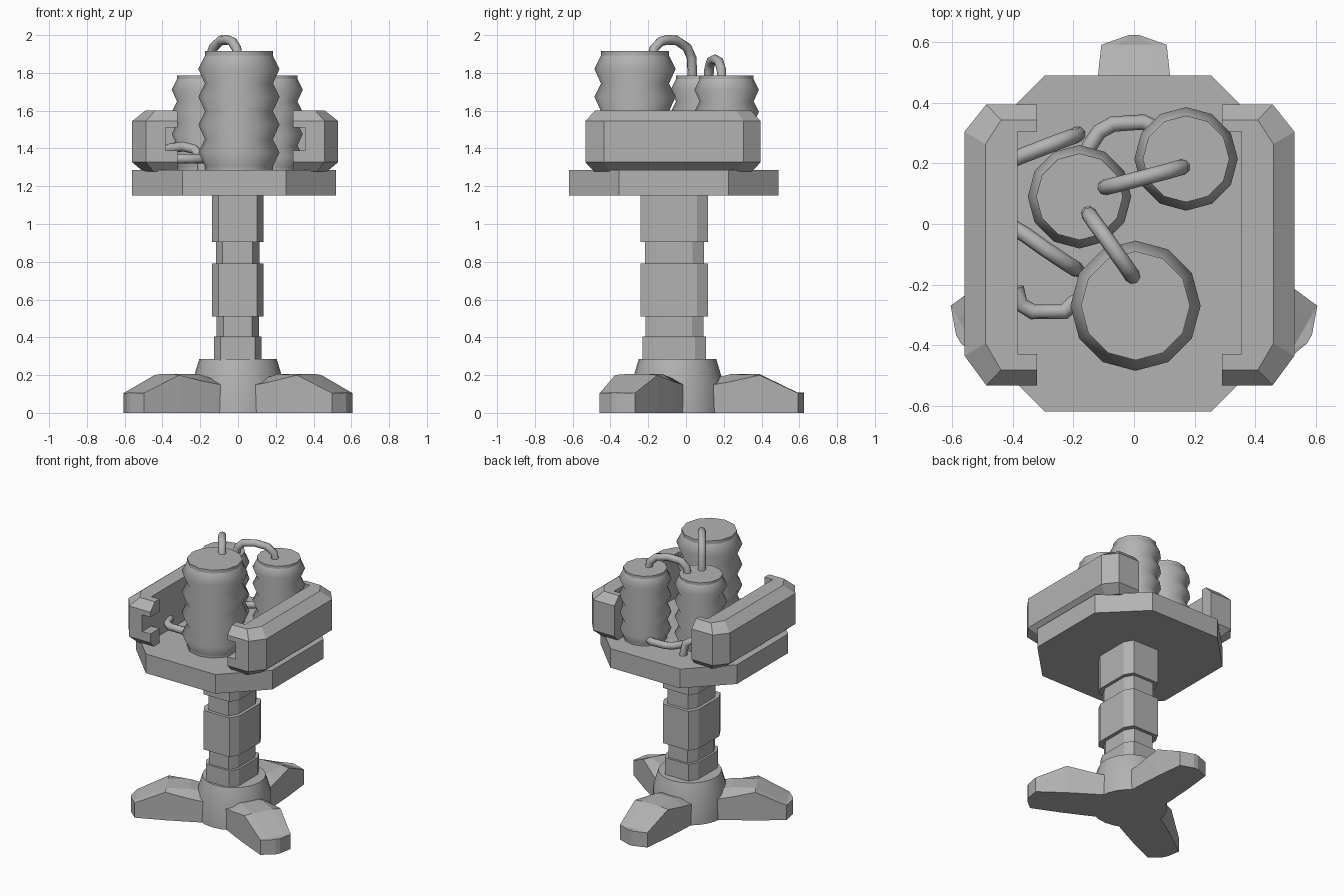
import bpy, bmesh, math

if "Cube" in bpy.data.objects:
    bpy.data.objects.remove(bpy.data.objects["Cube"])

# Dark grey finish shared by all parts
GREY = bpy.data.materials.new("dark_grey")
GREY.diffuse_color = (0.45, 0.45, 0.45, 1)
GREY.use_nodes = True
GREY.node_tree.nodes["Principled BSDF"].inputs["Base Color"].default_value = GREY.diffuse_color


def activate(ob):
    bpy.ops.object.select_all(action='DESELECT')
    ob.select_set(True)
    bpy.context.view_layer.objects.active = ob


def loft(name, rings, smooth=0):
    """Skin a list of equal-length rings into a closed solid."""
    bm = bmesh.new()
    vs = [[bm.verts.new(p) for p in r] for r in rings]
    n = len(rings[0])
    for a, b in zip(vs, vs[1:]):
        for i in range(n):
            j = (i + 1) % n
            bm.faces.new((a[i], a[j], b[j], b[i]))
    bm.faces.new(vs[0][::-1])
    bm.faces.new(vs[-1])
    bmesh.ops.recalc_face_normals(bm, faces=bm.faces)
    me = bpy.data.meshes.new(name)
    bm.to_mesh(me)
    bm.free()
    me.materials.append(GREY)
    ob = bpy.data.objects.new(name, me)
    bpy.context.collection.objects.link(ob)
    if smooth:
        activate(ob)
        bpy.ops.object.shade_smooth_by_angle(angle=math.radians(smooth))
    return ob


def chamfer_rect(x0, x1, y0, y1, cx, cy, z):
    return [(x0 + cx, y0, z), (x1 - cx, y0, z), (x1, y0 + cy, z), (x1, y1 - cy, z),
            (x1 - cx, y1, z), (x0 + cx, y1, z), (x0, y1 - cy, z), (x0, y0 + cy, z)]


def lathe(name, cx, cy, z0, profile, sides, smooth):
    return loft(name, [[(cx + r * math.cos(2 * math.pi * i / sides),
                         cy + r * math.sin(2 * math.pi * i / sides), z0 + z)
                        for i in range(sides)] for r, z in profile], smooth)


def tube(name, pts, r=0.026):
    cu = bpy.data.curves.new(name, 'CURVE')
    cu.dimensions = '3D'
    cu.bevel_depth = r
    cu.bevel_resolution = 2
    cu.use_fill_caps = True
    cu.materials.append(GREY)
    sp = cu.splines.new('POLY')
    sp.points.add(len(pts) - 1)
    for p, c in zip(sp.points, pts):
        p.co = (*c, 1)
    ob = bpy.data.objects.new(name, cu)
    bpy.context.collection.objects.link(ob)
    activate(ob)
    bpy.ops.object.convert(target='MESH')
    bpy.ops.object.shade_smooth_by_angle(angle=math.radians(50))


# Tripod base: flared hub and three legs
HUB_Y = -0.045
lathe("base_hub", 0, HUB_Y, 0, [(0.245, 0), (0.24, 0.17), (0.205, 0.285)], 24, 40)
for k, deg in enumerate((90, 210, 330)):
    c, s = math.cos(math.radians(deg)), math.sin(math.radians(deg))
    rings = []
    # distance, bottom half width, top half width, shoulder height, top height
    for u, wb, wt, zs, zt in [(0.08, 0.15, 0.06, 0.13, 0.15), (0.28, 0.14, 0.07, 0.165, 0.205),
                              (0.435, 0.13, 0.075, 0.2, 0.205), (0.637, 0.108, 0.06, 0.105, 0.107),
                              (0.67, 0.015, 0.01, 0.105, 0.107)]:
        sec = [(-wb, 0), (wb, 0), (wb, zs), (wt, zt), (-wt, zt), (-wb, zs)]
        rings.append([(u * c - w * s, HUB_Y + u * s + w * c, z) for w, z in sec])
    loft(f"base_leg_{k + 1}", rings)

# Stepped column
for k, (z0, z1, inset) in enumerate([(0.25, 0.405, 0.01), (0.405, 0.51, 0.025), (0.51, 0.79, 0),
                                     (0.79, 0.905, 0.022), (0.905, 1.16, 0)]):
    loft(f"column_section_{k + 1}",
         [chamfer_rect(-0.138 + inset, 0.135 - inset, -0.24 + inset, 0.117 - inset, 0.035, 0.06, z)
          for z in (z0, z1)])

# Octagonal platform
loft("platform", [chamfer_rect(-0.56, 0.52, -0.62, 0.49, 0.265, 0.265, z) for z in (1.15, 1.287)])

# Ribbed insulator stacks: one large, two at 0.8 scale
ribs = [(0.18, 0), (0.18, 0.022)]
for k in range(4):
    z = 0.022 + k * 0.1475
    ribs += [(0.215, z + 0.0715), (0.18, z + 0.1415)]
ribs += [(0.18, 0.592), (0.18, 0.63)]
for name, x, y, f in [("large_insulator", 0.005, -0.27, 1), ("left_insulator", -0.18, 0.09, 0.795),
                      ("right_insulator", 0.172, 0.215, 0.795)]:
    lathe(name, x, y, 1.285, [(r * f, z * f) for r, z in ribs], 12, 65)

# Side shells: bevelled blocks hollowed on the inside, front hooks notched
plan = [(0.29, -0.533), (0.458, -0.533), (0.53, -0.435), (0.53, 0.305), (0.458, 0.395), (0.29, 0.395)]
MID_Y = -0.069


def box(name, x0, x1, y0, y1, z0, z1):
    return loft(name, [[(x0, y0, z), (x1, y0, z), (x1, y1, z), (x0, y1, z)] for z in (z0, z1)])


for name, flip in (("right_shell", False), ("left_shell", True)):
    mx = (lambda x: -0.03 - x) if flip else (lambda x: x)
    shell = loft(name, [[(mx(0.29 + (x - 0.29) * fx), MID_Y + (y - MID_Y) * fy, z) for x, y in plan]
                        for z, fx, fy in [(1.277, 0.75, 0.9), (1.327, 1, 1), (1.545, 1, 1), (1.6, 0.71, 0.89)]])
    xa, xb = sorted((mx(0.2), mx(0.355)))
    for cut in (box("cutter", xa, xb, -0.43, 0.305, 1.2, 1.7),
                box("cutter", xa, xb, -0.7, 0.2, 1.39, 1.51)):
        cut.hide_render = True
        m = shell.modifiers.new("hollow", 'BOOLEAN')
        m.operation = 'DIFFERENCE'
        m.solver = 'EXACT'
        m.object = cut
        activate(shell)
        bpy.ops.object.modifier_apply(modifier=m.name)
        bpy.data.objects.remove(cut)

# Cables over the tops
tube("top_cable_front", [(0, -0.18, 1.88), (-0.008, -0.168, 1.93), (-0.03, -0.135, 1.965), (-0.055, -0.1, 1.975),
                         (-0.09, -0.05, 1.972), (-0.13, 0.005, 1.935), (-0.147, 0.03, 1.88), (-0.15, 0.035, 1.75)])
tube("top_cable_back", [(-0.1, 0.12, 1.75), (-0.09, 0.122, 1.82), (-0.05, 0.132, 1.86), (0.03, 0.153, 1.872),
                        (0.11, 0.174, 1.86), (0.155, 0.187, 1.82), (0.165, 0.19, 1.75)])

# Cables near the platform, running to the left shell
tube("low_cable_front", [(-0.39, -0.21, 1.36), (-0.375, -0.265, 1.35), (-0.335, -0.29, 1.345),
                         (-0.23, -0.29, 1.345), (-0.2, -0.26, 1.345), (-0.15, -0.24, 1.345)])
tube("low_cable_middle", [(-0.41, -0.005, 1.38), (-0.36, -0.035, 1.4), (-0.29, -0.085, 1.41),
                          (-0.23, -0.125, 1.395), (-0.195, -0.147, 1.35), (-0.19, -0.15, 1.28)])
tube("low_cable_back", [(-0.41, 0.21, 1.38), (-0.34, 0.237, 1.405), (-0.26, 0.268, 1.405),
                        (-0.2, 0.29, 1.37), (-0.185, 0.297, 1.28)])
tube("low_cable_link", [(-0.17, 0.2, 1.335), (-0.145, 0.26, 1.335), (-0.115, 0.305, 1.335),
                        (-0.07, 0.33, 1.335), (0.03, 0.337, 1.335), (0.1, 0.3, 1.335)])
